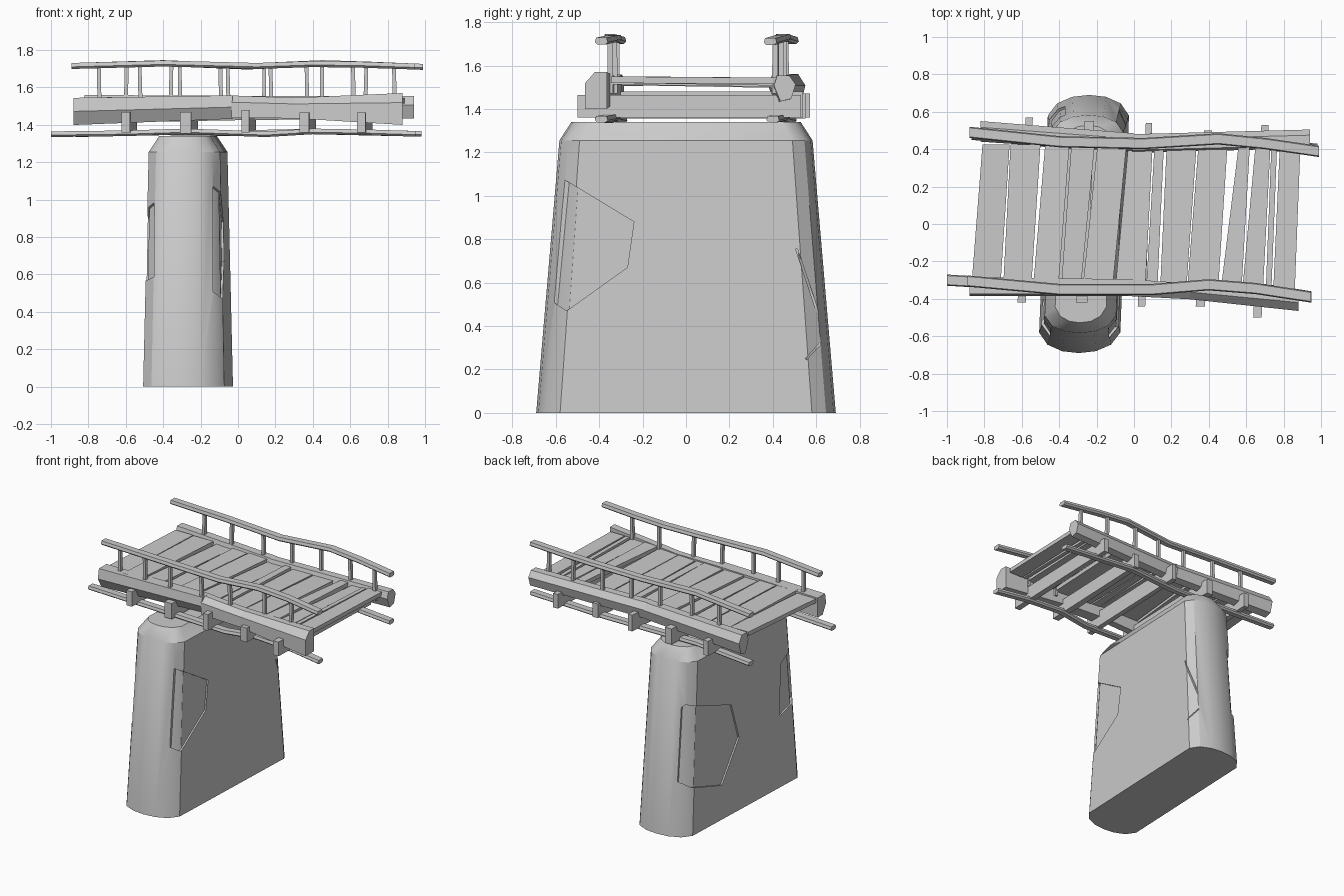
import bpy, bmesh, math, random
from mathutils import Vector

if "Cube" in bpy.data.objects:
    bpy.data.objects.remove(bpy.data.objects["Cube"])
random.seed(4)

mat = bpy.data.materials.new("weathered_grey")
mat.diffuse_color = (0.6, 0.6, 0.6, 1)
mat.use_nodes = True
mat.node_tree.nodes["Principled BSDF"].inputs["Base Color"].default_value = mat.diffuse_color


def make(name, rings):
    """Closed solid skinned through equal-length rings of points."""
    bm = bmesh.new()
    vs = [[bm.verts.new(p) for p in r] for r in rings]
    n = len(vs[0])
    for a, b in zip(vs, vs[1:]):
        for i in range(n):
            bm.faces.new((a[i], a[(i + 1) % n], b[(i + 1) % n], b[i]))
    bm.faces.new(vs[0])
    bm.faces.new(vs[-1])
    bmesh.ops.recalc_face_normals(bm, faces=bm.faces)
    me = bpy.data.meshes.new(name)
    bm.to_mesh(me)
    bm.free()
    me.materials.append(mat)
    ob = bpy.data.objects.new(name, me)
    bpy.context.collection.objects.link(ob)
    return ob


BOX = [(-.5, -.5), (.5, -.5), (.5, .5), (-.5, .5)]
RAIL = [(-.5, -.15), (-.3, -.5), (.3, -.5), (.5, -.15), (.4, .5), (-.4, .5)]


def sweep(name, axis, pts, section):
    """Section swept along an axis; pts are (x, y, z, width, height)."""
    rings = []
    for x, y, z, w, h in pts:
        r = []
        for a, b in section:
            d = {'x': (0, a * w, b * h), 'y': (a * w, 0, b * h), 'z': (a * w, b * h, 0)}[axis]
            r.append(Vector((x, y, z)) + Vector(d))
        rings.append(r)
    return make(name, rings)


# stone pier: tapered, slightly skewed block with rounded ends
def pier(name, off):
    q = [(.217, .58), (.17, .645), (.09, .68), (0, .69)]
    half = q + [(-x, y) for x, y in q[-2::-1]]
    outline = half + [(-x, -y) for x, y in half]
    rings = []
    for z, sx, sy in ((off * .3, 1, 1), (1.255, .88, .845), (1.34 - off * .3, .63, .765)):
        r = []
        for x, y in outline:
            x *= sx * (1 - off / .217)
            y *= sy * (1 - off / .69)
            r.append((x - .267 + .04 * y, y, z))
        rings.append(r)
    return make(name, rings)


stone = pier("stone_pier", 0)
core = pier("pier_core", .012)

# chipped patches and cracks cut shallowly into the stone
chips = [
    (-.135, .2, [(-.57, 1.08), (-.24, .88), (-.27, .67), (-.55, .47), (-.64, .53), (-.64, .95)]),
    (-.7, -.37, [(.7, .75), (.57, .95), (.13, .80), (.05, .53), (.25, .25), (.57, .35), (.7, .45)]),
    (-.7, -.45, [(-.7, 1.07), (-.42, .9), (-.40, .52), (-.7, .62)]),
    (-.08, .2, [(.505, .755), (.64, .35), (.55, .25), (.555, .245), (.652, .35), (.513, .755)]),
]
for x0, x1, poly in chips:
    cut = make("chip_cutter", [[(x, y, z) for y, z in poly] for x in (x0, x1)])
    cut.hide_render = True
    m = stone.modifiers.new("chip", 'BOOLEAN')
    m.operation, m.solver, m.object = 'DIFFERENCE', 'EXACT', cut
bpy.context.view_layer.update()
dg = bpy.context.evaluated_depsgraph_get()
stone_mesh = bpy.data.meshes.new_from_object(stone.evaluated_get(dg))
stone.modifiers.clear()
stone.data = stone_mesh
for ob in [o for o in bpy.data.objects if o.name.startswith("chip_cutter")]:
    bpy.data.objects.remove(ob)
for ob in (stone, core):
    bpy.ops.object.select_all(action='DESELECT')
    ob.select_set(True)
    bpy.context.view_layer.objects.active = ob
    bpy.ops.object.shade_smooth_by_angle(angle=math.radians(31))


def lerp_path(path, x, k):
    for a, b in zip(path, path[1:]):
        if x <= b[0]:
            return a[k] + (b[k] - a[k]) * (x - a[0]) / (b[0] - a[0])
    return path[-1][k]


# wavy lower stringers resting on the pier
for name, pts in {
    "front_stringer": [(-1, -.30, 1.35), (-.6, -.325, 1.355), (-.28, -.355, 1.365), (.15, -.355, 1.35),
                       (.4, -.33, 1.365), (.7, -.35, 1.36), (.95, -.39, 1.352)],
    "back_stringer": [(-.87, .48, 1.35), (-.4, .435, 1.36), (.0, .43, 1.355), (.4, .45, 1.365),
                      (.98, .40, 1.352)],
}.items():
    sweep(name, 'x', [(*p, .06, .03) for p in pts], RAIL)

# handrails and their posts
rails = {
    "front": ([(-.89, -.305, 1.715), (-.4, -.35, 1.728), (.1, -.35, 1.715), (.4, -.325, 1.725),
               (.65, -.345, 1.722), (.945, -.39, 1.712)], (-.74, -.52, -.31, -.05, .18, .45, .68)),
    "back": ([(-.88, .49, 1.715), (-.4, .44, 1.73), (.05, .43, 1.712), (.45, .455, 1.73),
              (.7, .43, 1.722), (.99, .388, 1.71)], (-.6, -.36, -.09, .14, .37, .62, .84)),
}
for side, (path, xs) in rails.items():
    sweep(side + "_handrail", 'x', [(*p, .06, .032) for p in path], RAIL)
    for x in xs:
        y = lerp_path(path, x, 1)
        t = random.uniform(-.008, .008)
        sweep(side + "_post", 'z', [(x, y, 1.47, .022, .026), (x + t, y, lerp_path(path, x, 2), .02, .024)], BOX)

# rough-hewn side logs
UNDERCUT = [(-.5, 0), (-.1, -.5), (.5, -.5), (.5, .5), (-.38, .5)]
TOPCUT = [(-.5, -.5), (.5, -.5), (.5, .5), (-.05, .5), (-.5, .2)]
BACKCUT = [(.5, .15), (.2, .5), (-.35, .5), (-.5, .1), (-.2, -.5), (.3, -.4)]
sweep("front_left_log", 'x', [(-.88, -.335, 1.472, .1, .145), (-.03, -.34, 1.495, .09, .125)], UNDERCUT)
sweep("front_right_log", 'x', [(-.035, -.34, 1.497, .09, .12), (.3, -.36, 1.49, .085, .11),
                               (.88, -.415, 1.485, .1, .17)], TOPCUT)
sweep("back_left_log", 'x', [(-.82, .495, 1.485, .11, .15), (.0, .435, 1.49, .1, .13)], BACKCUT)
sweep("back_right_log", 'x', [(-.01, .43, 1.49, .1, .13), (.94, .455, 1.495, .1, .12)], BACKCUT)

# crossbeams under the deck, poking out on both sides
for x, y0, y1, z0, z1, w in [(-.58, -.42, .57, 1.36, 1.47, .045), (-.26, -.42, .55, 1.355, 1.47, .06),
                             (.06, -.44, .54, 1.36, 1.48, .04), (.375, -.44, .50, 1.36, 1.465, .05),
                             (.68, -.50, .53, 1.36, 1.465, .045)]:
    zc, h = (z0 + z1) / 2, z1 - z0
    sweep("crossbeam", 'y', [(x - .02, y0, zc, w, h), (x + .02, y1, zc, w * .85, h)], BOX)

# uneven deck planks: (front left, front right, back left, back right)
planks = [(-.87, -.715, -.81, -.665), (-.70, -.55, -.66, -.50), (-.54, -.405, -.475, -.345),
          (-.39, -.285, -.335, -.21), (-.275, -.115, -.195, -.04), (-.10, .06, -.03, .10),
          (.065, .125, .11, .16), (.14, .28, .175, .335), (.285, .45, .345, .50),
          (.465, .575, .56, .62), (.58, .69, .65, .73), (.705, .735, .735, .765), (.745, .86, .78, .89)]
for a, b, c, d in planks:
    zf, zb = 1.525 + random.uniform(-.01, .012), 1.52 + random.uniform(-.01, .012)
    sweep("deck_plank", 'y', [((a + b) / 2, -.345, zf, b - a, .03), ((c + d) / 2, .425, zb, d - c, .03)], BOX)
